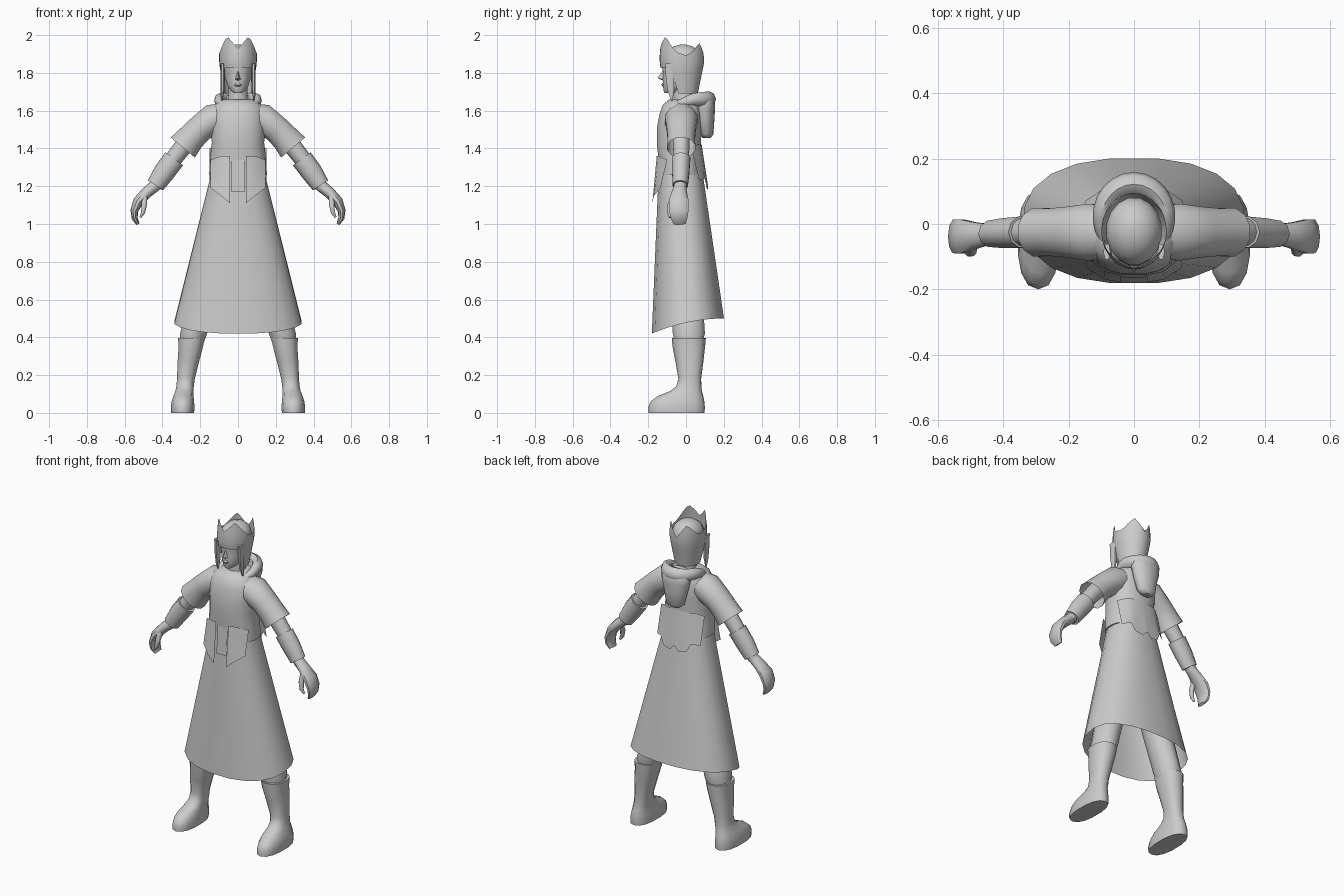
import bpy, bmesh, math
from mathutils import Vector

grey = bpy.data.materials.new("plain_grey")
grey.diffuse_color = (0.6, 0.6, 0.6, 1)


def finish(name, bm, mirror=False, angle=50):
    me = bpy.data.meshes.new(name)
    bmesh.ops.recalc_face_normals(bm, faces=bm.faces)
    bm.to_mesh(me)
    bm.free()
    ob = bpy.data.objects.new(name, me)
    bpy.context.collection.objects.link(ob)
    me.materials.append(grey)
    if mirror:
        ob.modifiers.new("mirror", 'MIRROR').use_mirror_merge = False
    bpy.ops.object.select_all(action='DESELECT')
    ob.select_set(True)
    bpy.context.view_layer.objects.active = ob
    bpy.ops.object.shade_smooth_by_angle(angle=math.radians(angle))
    return ob


def skin(name, rings, caps=(True, True), closed=False, **kw):
    """Bridge equal-length closed rings of points."""
    bm = bmesh.new()
    vs = [[bm.verts.new(p) for p in r] for r in rings]
    n = len(vs[0])
    for a, b in zip(vs, vs[1:] + vs[:1] if closed else vs[1:]):
        for i in range(n):
            j = (i + 1) % n
            bm.faces.new((a[i], a[j], b[j], b[i]))
    if not closed:
        for use, r in zip(caps, (vs[0], vs[-1])):
            if use:
                bm.faces.new(r)
    return finish(name, bm, **kw)


def oval(i, n, power=1.0):
    a = 2 * math.pi * (i + 0.5) / n
    f = lambda v: math.copysign(abs(v) ** power, v)
    return f(math.cos(a)), f(math.sin(a))


def loft(name, levels, n=16, power=1.0, **kw):
    """Stack of level ovals: (z, centre x, centre y, radius x, radius y)."""
    rings = []
    for z, cx, cy, rx, ry in levels:
        rings.append([(cx + rx * u, cy + ry * v, z) for u, v in (oval(i, n, power) for i in range(n))])
    return skin(name, rings, **kw)


def tube(name, pts, n=10, **kw):
    """Limb along a path: (x, y, z, radius along y, radius across)."""
    P = [Vector(p[:3]) for p in pts]
    rings = []
    for k, p in enumerate(pts):
        t = (P[min(k + 1, len(P) - 1)] - P[max(k - 1, 0)]).normalized()
        v = t.cross(Vector((0, 1, 0))).normalized()
        u = v.cross(t)
        rings.append([P[k] + u * p[3] * c + v * p[4] * s for c, s in (oval(i, n) for i in range(n))])
    return skin(name, rings, **kw)


def panel(name, cols, rows=4, **kw):
    """Hanging cloth; each column is (x, top y, top z, bottom y, bottom z)."""
    bm = bmesh.new()
    g = []
    for x, y0, z0, y1, z1 in cols:
        g.append([bm.verts.new((x, y0 + (y1 - y0) * k / rows, z0 + (z1 - z0) * k / rows)) for k in range(rows + 1)])
    for a, b in zip(g, g[1:]):
        for k in range(rows):
            bm.faces.new((a[k], b[k], b[k + 1], a[k + 1]))
    return finish(name, bm, **kw)


# Long flared skirt, hem dipping at the front
N = 20
rings = []
for k in range(7):
    t = k / 6
    ring = []
    for i in range(N):
        u, v = oval(i, N, 0.85)
        y0 = 0.01 + 0.193 * v
        hem = 0.5 - 0.08 * ((0.2 - y0) / 0.38) ** 2
        ring.append(((0.34 + (0.135 - 0.34) * t) * u, y0 + (-0.03 + 0.115 * v - y0) * t, hem + (1.3 - hem) * t))
    rings.append(ring)
skin("skirt", rings, caps=(False, True))

# Tunic body
loft("tunic", [(1.26, 0, -0.03, 0.155, 0.112), (1.34, 0, -0.035, 0.15, 0.112),
               (1.43, 0, -0.038, 0.14, 0.118), (1.51, 0, -0.035, 0.145, 0.12),
               (1.58, 0, -0.03, 0.145, 0.112), (1.63, 0, -0.025, 0.125, 0.1),
               (1.66, 0, -0.015, 0.08, 0.075)], n=20, power=0.85)

# Cloth tails
panel("front_tail", [(0.042, -0.155, 1.36, -0.178, 1.11), (0.09, -0.145, 1.36, -0.17, 1.15),
                     (0.145, -0.10, 1.34, -0.135, 1.19)], mirror=True)
panel("belt_tab", [(x, -0.152, 1.34, -0.163, 1.17) for x in (-0.035, 0.035)])
panel("back_tail", [(0, 0.083, 1.42, 0.115, 1.21), (0.03, 0.083, 1.42, 0.117, 1.18),
                    (0.08, 0.075, 1.42, 0.11, 1.19), (0.105, 0.06, 1.42, 0.1, 1.24),
                    (0.15, 0.03, 1.4, 0.07, 1.23)], mirror=True)

# Arms: sleeve, forearm, bracer, hand
tube("sleeve", [(0.06, -0.025, 1.575, 0.08, 0.07), (0.13, -0.025, 1.555, 0.09, 0.085),
                (0.20, -0.025, 1.505, 0.08, 0.075), (0.25, -0.025, 1.455, 0.075, 0.077),
                (0.292, -0.025, 1.405, 0.077, 0.086)], n=12, caps=(True, False), mirror=True)
tube("forearm", [(0.19, -0.025, 1.53, 0.05, 0.055), (0.29, -0.025, 1.41, 0.045, 0.048),
                 (0.345, -0.025, 1.34, 0.043, 0.045), (0.45, -0.03, 1.19, 0.033, 0.032)], mirror=True)
tube("bracer", [(0.338, -0.025, 1.345, 0.05, 0.058), (0.39, -0.028, 1.275, 0.048, 0.057),
                (0.437, -0.03, 1.205, 0.042, 0.048)], mirror=True)
tube("hand", [(0.43, -0.03, 1.21, 0.03, 0.032), (0.485, -0.035, 1.165, 0.042, 0.03),
              (0.528, -0.038, 1.12, 0.055, 0.028), (0.549, -0.038, 1.07, 0.054, 0.021),
              (0.547, -0.036, 1.03, 0.046, 0.016), (0.53, -0.034, 1.0, 0.032, 0.009)], mirror=True)
tube("thumb", [(0.495, -0.06, 1.15, 0.018, 0.017), (0.496, -0.083, 1.10, 0.016, 0.015),
               (0.503, -0.088, 1.06, 0.013, 0.012), (0.517, -0.085, 1.035, 0.006, 0.006)], n=8, mirror=True)

# Legs and boots
loft("trouser_leg", [(0.36, 0.245, 0.015, 0.062, 0.072), (0.42, 0.235, 0.015, 0.074, 0.088),
                     (0.47, 0.222, 0.012, 0.074, 0.088), (0.65, 0.175, 0, 0.08, 0.09),
                     (1.0, 0.085, -0.02, 0.08, 0.09)], n=12, mirror=True)
loft("boot", [(0, 0.293, -0.05, 0.062, 0.148), (0.03, 0.293, -0.05, 0.064, 0.15),
              (0.06, 0.292, -0.045, 0.061, 0.142), (0.088, 0.289, -0.03, 0.055, 0.122),
              (0.115, 0.284, 0.0, 0.049, 0.084), (0.14, 0.28, 0.015, 0.047, 0.067),
              (0.18, 0.276, 0.02, 0.048, 0.06), (0.27, 0.263, 0.018, 0.058, 0.074),
              (0.35, 0.25, 0.015, 0.066, 0.086), (0.397, 0.247, 0.015, 0.072, 0.09)],
     n=14, power=0.85, mirror=True)

# Hood gathered around the neck, with the bag behind
rings = []
for i in range(24):
    a = 2 * math.pi * i / 24
    back = (1 + math.sin(a)) / 2
    r = 0.015 + 0.022 * back
    c = Vector((0.1 * math.cos(a), 0.012 + 0.11 * math.sin(a), 1.61 + 0.05 * min(1, 1.7 * back)))
    o = Vector((math.cos(a), math.sin(a), 0))
    rings.append([c + o * r * math.cos(b) + Vector((0, 0, 1.15 * r * math.sin(b)))
                  for b in (math.pi * k / 4 for k in range(8))])
skin("hood_collar", rings, closed=True)
loft("hood_bag", [(1.455, 0, 0.11, 0.035, 0.02), (1.475, 0, 0.108, 0.06, 0.037),
                  (1.55, 0, 0.1, 0.075, 0.05), (1.61, 0, 0.1, 0.092, 0.054),
                  (1.655, 0, 0.095, 0.095, 0.058), (1.68, 0, 0.09, 0.075, 0.045)], n=14)

# Head and neck
loft("neck", [(1.6, 0, -0.01, 0.065, 0.06), (1.66, 0, -0.012, 0.052, 0.055), (1.78, 0, -0.01, 0.05, 0.06)], n=12)
loft("head", [(1.693, 0, -0.088, 0.022, 0.026), (1.705, 0, -0.075, 0.037, 0.044),
              (1.735, 0, -0.05, 0.058, 0.074), (1.77, 0, -0.035, 0.068, 0.09),
              (1.8, 0, -0.027, 0.074, 0.096), (1.83, 0, -0.024, 0.082, 0.105),
              (1.875, 0, -0.022, 0.086, 0.104), (1.915, 0, -0.018, 0.074, 0.085),
              (1.94, 0, -0.015, 0.045, 0.052), (1.95, 0, -0.015, 0.012, 0.015)])
bm = bmesh.new()
top, tip, under = (bm.verts.new(p) for p in ((0, -0.12, 1.815), (0, -0.152, 1.773), (0, -0.12, 1.757)))
for s in (-1, 1):
    w = bm.verts.new((s * 0.017, -0.118, 1.765))
    bm.faces.new((top, tip, w))
    bm.faces.new((tip, under, w))
finish("nose", bm)
loft("lips", [(1.728, 0, -0.115, 0.012, 0.01), (1.736, 0, -0.116, 0.021, 0.015),
              (1.746, 0, -0.116, 0.012, 0.011)], n=8, mirror=False)

# Peaked cap: four points on the rim, open brow, covered nape
N = 32
rings = []
PEAKS = [(-90, 1.93), (-52, 1.995), (-15, 1.91), (15, 1.89), (55, 1.96), (90, 1.88)]
for k in range(7):
    t = k / 6
    ring = []
    for i in range(N):
        a = 2 * math.pi * i / N
        u, v = math.cos(a), math.sin(a)
        d = math.degrees(math.asin(max(-1, min(1, v))))
        for (d0, z0), (d1, z1) in zip(PEAKS, PEAKS[1:]):
            if d <= d1 + 1e-4:
                rim = z0 + (z1 - z0) * (d - d0) / (d1 - d0)
                break
        low = 1.825 if v < -0.6 else 1.69 if v > -0.3 else 1.75
        z = low + (rim - low) * t
        w = 0.72 + 0.28 * min(1, max(0, (z - 1.69) / 0.16))
        if z > 1.9:
            w -= 0.9 * (z - 1.9)
        ring.append((0.1 * w * u, -0.022 + 0.117 * w * v, z))
    rings.append(ring)
skin("cap", rings, caps=(False, False))

# Side locks hanging from the cap
tube("side_lock", [(0.083, -0.085, 1.85, 0.028, 0.011), (0.082, -0.085, 1.77, 0.025, 0.011),
                   (0.083, -0.08, 1.7, 0.018, 0.01), (0.086, -0.075, 1.655, 0.005, 0.004)], n=6, mirror=True)
